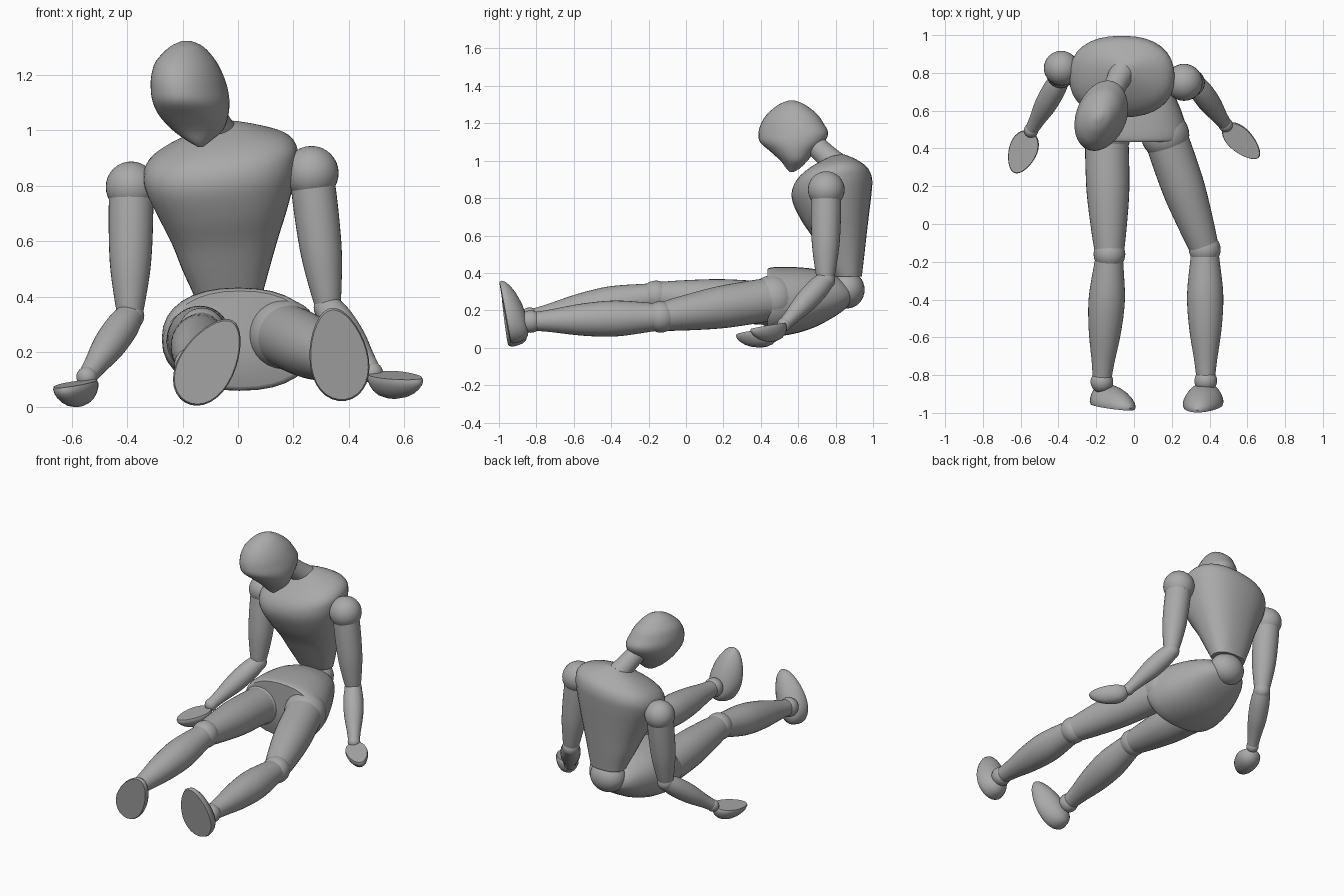
import bpy, bmesh, math
from mathutils import Vector as V

if "Cube" in bpy.data.objects:
    bpy.data.objects.remove(bpy.data.objects["Cube"])

GREY = (0.4, 0.4, 0.4, 1)
mat = bpy.data.materials.new("matte grey")
mat.use_nodes = True
mat.diffuse_color = GREY
mat.node_tree.nodes["Principled BSDF"].inputs["Base Color"].default_value = GREY

N = 32
ANGLES = [2 * math.pi * i / N for i in range(N)]


def finish(name, bm, sharp=40):
    bmesh.ops.recalc_face_normals(bm, faces=bm.faces)
    me = bpy.data.meshes.new(name)
    bm.to_mesh(me)
    bm.free()
    me.materials.append(mat)
    me.shade_smooth()
    me.set_sharp_from_angle(angle=math.radians(sharp))
    ob = bpy.data.objects.new(name, me)
    bpy.context.collection.objects.link(ob)
    return ob


def skin(name, rings, sharp=40):
    """Bridge closed rings of points and cap both ends."""
    bm = bmesh.new()
    loops = [[bm.verts.new(p) for p in ring] for ring in rings]
    for a, b in zip(loops, loops[1:]):
        for i in range(N):
            j = (i + 1) % N
            bm.faces.new((a[i], a[j], b[j], b[i]))
    bm.faces.new(loops[0])
    bm.faces.new(loops[-1])
    return finish(name, bm, sharp)


def smooth_rows(rows, steps=4):
    """Catmull-Rom interpolation through rows of numbers."""
    out = []
    for i in range(len(rows) - 1):
        p0, p1 = rows[max(i - 1, 0)], rows[i]
        p2, p3 = rows[i + 1], rows[min(i + 2, len(rows) - 1)]
        for s in range(steps):
            t = s / steps
            out.append([0.5 * (2 * b + (c - a) * t + (2 * a - 5 * b + 4 * c - d) * t * t
                               + (3 * b - a - 3 * c + d) * t ** 3)
                        for a, b, c, d in zip(p0, p1, p2, p3)])
    return out + [list(rows[-1])]


def spow(v, e):
    return math.copysign(abs(v) ** e, v)


def body(name, rows, axis="z", power=1.0, shear=0.0, slope=(0, 0)):
    """Rows are (level, min x, max x, min depth, max depth); slope grows with the rows."""
    rings = []
    rows = smooth_rows(rows)
    for k, (h, x0, x1, d0, d1) in enumerate(rows):
        f = min(1, 2 * k / len(rows))
        ring = []
        for a in ANGLES:
            dx = (x1 - x0) / 2 * spow(math.cos(a), power)
            dd = (d1 - d0) / 2 * spow(math.sin(a), power)
            x, d = (x0 + x1) / 2 + dx + shear * dd, (d0 + d1) / 2 + dd
            lev = h + f * (slope[0] * dx + slope[1] * dd)
            ring.append(V((x, d, lev)) if axis == "z" else V((x, lev, d)))
        rings.append(ring)
    return skin(name, rings)


def limb(name, p, q, profile):
    """Turned limb from p to q; profile is (fraction, radius)."""
    p, q = V(p), V(q)
    u = (q - p).normalized()
    a = u.orthogonal().normalized()
    b = u.cross(a)
    skin(name, [[p.lerp(q, t) + r * (a * math.cos(w) + b * math.sin(w)) for w in ANGLES]
                for t, r in smooth_rows(profile)])


def ball(name, centre, radii):
    bm = bmesh.new()
    bmesh.ops.create_uvsphere(bm, u_segments=N, v_segments=N // 2, radius=1)
    bmesh.ops.scale(bm, vec=radii if isinstance(radii, tuple) else (radii,) * 3, verts=bm.verts)
    bmesh.ops.translate(bm, vec=centre, verts=bm.verts)
    finish(name, bm)


def paddle(name, centre, along, dome, length, width, depth, back):
    """Flat-faced egg outline with a dome leaning to the near end (foot or hand)."""
    u = V(along).normalized()
    n = V(dome)
    n = (n - u * n.dot(u)).normalized()
    v = u.cross(n)
    rings = []
    for h, s in ((0, .96), (.12, 1), (.3, .97), (.5, .88), (.7, .74), (.88, .52), (1, .2)):
        shift = -back * length * h * h
        rings.append([V(centre) + n * (depth * h)
                      + u * (shift + s * length / 2 * math.cos(a))
                      + v * (s * width / 2 * math.sin(a) * (1 - 0.18 * math.cos(a)))
                      for a in ANGLES])
    skin(name, rings, 50)


# Head, neck and trunk
body("head", [(.94, -.145, -.125, .555, .575), (.96, -.18, -.1, .535, .61),
              (1.0, -.235, -.055, .505, .65), (1.05, -.28, -.038, .45, .69),
              (1.1, -.303, -.035, .395, .74), (1.15, -.31, -.042, .388, .76),
              (1.2, -.308, -.058, .402, .735), (1.25, -.292, -.083, .435, .70),
              (1.3, -.245, -.125, .495, .635), (1.322, -.2, -.17, .55, .58)], shear=.2)
limb("neck", (-.065, .80, .98), (-.14, .65, 1.12), [(0, .068), (.4, .06), (1, .058)])
body("torso", [(.38, -.15, .08, .79, .94), (.42, -.165, .092, .77, .945),
               (.5, -.2, .115, .73, .955), (.6, -.238, .145, .68, .967),
               (.7, -.285, .178, .62, .98), (.8, -.33, .205, .575, .993),
               (.865, -.342, .214, .565, .995), (.92, -.318, .21, .585, .975),
               (.965, -.25, .17, .635, .93), (1.0, -.16, .085, .70, .885),
               (1.025, -.09, .0, .765, .845)], power=.85, slope=(.1, .18))
ball("waist_ball", (-.03, .86, .31), (.115, .095, .1))
body("pelvis", [(.89, -.1, .05, .25, .31), (.86, -.155, .1, .215, .345),
                (.8, -.2, .15, .17, .385), (.7, -.24, .205, .115, .418),
                (.6, -.265, .25, .08, .43), (.5, -.275, .28, .062, .432),
                (.45, -.265, .28, .062, .428), (.435, -.25, .265, .075, .42)],
     axis="y", power=.88)

# Legs: side, hip, knee, ankle
for side, hip, knee, ankle in (
        ("left", (.165, .47, .262), (.375, -.135, .165), (.38, -.83, .14)),
        ("right", (-.145, .47, .235), (-.13, -.16, .275), (-.17, -.835, .155))):
    ball(side + "_hip_ball", hip, .128)
    limb(side + "_thigh", hip, knee, [(0, .115), (.25, .116), (.5, .112), (.8, .093), (1, .076)])
    ball(side + "_knee_ball", knee, .084)
    limb(side + "_shin", knee, ankle,
         [(0, .07), (.1, .079), (.35, .096), (.6, .086), (.85, .06), (1, .048)])
    ball(side + "_ankle_ball", ankle, .06)
paddle("left_foot", (.362, -.968, .19), (-.15, -.18, .97), (0, 1, 0), .345, .21, .11, .22)
paddle("right_foot", (-.105, -.968, .165), (.5, -.12, .86), (0, 1, 0), .345, .2, .11, .22)

# Arms: side, shoulder, elbow, wrist
for side, shoulder, elbow, wrist, r in (
        ("left", (.265, .75, .845), (.325, .745, .36), (.485, .525, .125), .098),
        ("right", (-.385, .825, .795), (-.39, .77, .33), (-.545, .495, .11), .092)):
    ball(side + "_shoulder_ball", shoulder, r)
    limb(side + "_upper_arm", shoulder, elbow,
         [(0, .08), (.3, .08), (.6, .074), (.85, .058), (1, .045)])
    ball(side + "_elbow_ball", elbow, .052)
    limb(side + "_forearm", elbow, wrist, [(0, .05), (.2, .06), (.5, .058), (.8, .042), (1, .034)])
    ball(side + "_wrist_ball", wrist, .038)
paddle("left_hand", (.57, .435, .115), (.72, -.68, -.1), (.05, .2, -1), .25, .13, .085, .1)
paddle("right_hand", (-.592, .38, .085), (-.35, -.92, -.12), (.15, .15, -1), .24, .15, .085, .1)
